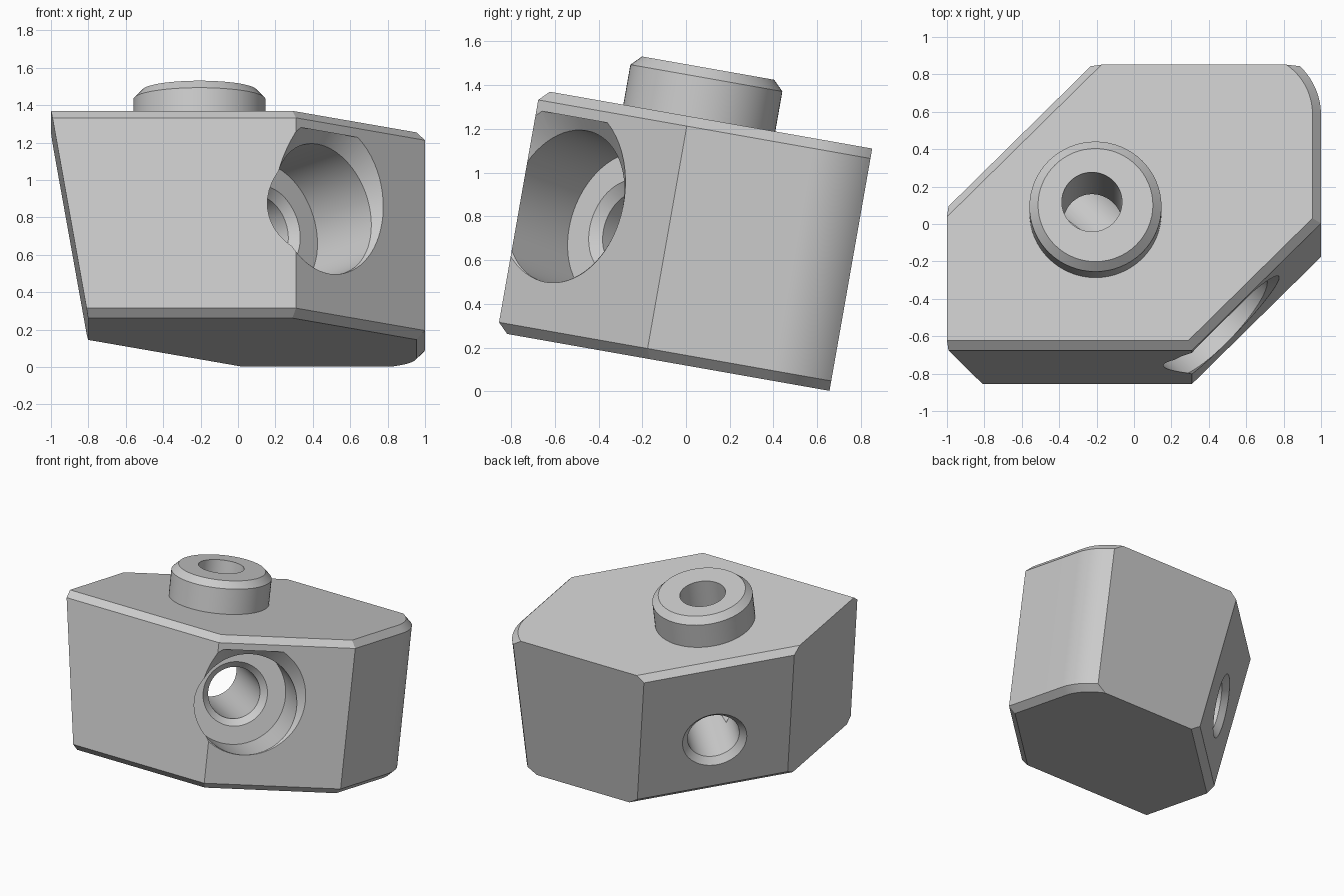
import bpy, bmesh, math
from mathutils import Matrix, Vector

cube = bpy.data.objects.get("Cube")
if cube:
    bpy.data.objects.remove(cube, do_unlink=True)

TILT = Matrix.Rotation(math.radians(-10), 4, 'X')   # whole part leans forward
LEAN = math.tan(math.radians(10))                   # draft of the left-hand faces
R2 = math.sqrt(2)
BOTTOM, TOP, BEVEL = 0.116, 1.241, 0.046
FRONT, BACK = -0.897, 0.646

grey = bpy.data.materials.new("light grey")
grey.use_nodes = True
grey.diffuse_color = (0.6, 0.6, 0.6, 1)
grey.node_tree.nodes["Principled BSDF"].inputs["Base Color"].default_value = (0.6, 0.6, 0.6, 1)


def finish(bm, name, matrix):
    bmesh.ops.transform(bm, matrix=matrix, verts=bm.verts)
    bmesh.ops.recalc_face_normals(bm, faces=bm.faces)
    mesh = bpy.data.meshes.new(name)
    bm.to_mesh(mesh)
    bm.free()
    mesh.materials.append(grey)
    ob = bpy.data.objects.new(name, mesh)
    bpy.context.scene.collection.objects.link(ob)
    return ob


def loft(name, rings, matrix):
    """Skin a stack of equal rings and cap both ends."""
    bm = bmesh.new()
    loops = [[bm.verts.new(p) for p in ring] for ring in rings]
    n = len(loops[0])
    for a, b in zip(loops, loops[1:]):
        for i in range(n):
            j = (i + 1) % n
            bm.faces.new((a[i], a[j], b[j], b[i]))
    bm.faces.new(loops[0][::-1])
    bm.faces.new(loops[-1])
    return finish(bm, name, matrix)


def turned(name, profile, origin, axis, sides=64):
    """Round part from (radius, distance) pairs along an axis."""
    turn = [2 * math.pi * i / sides for i in range(sides)]
    rings = [[(r * math.cos(t), r * math.sin(t), h) for t in turn] for r, h in profile]
    place = Matrix.Translation(origin) @ Vector(axis).to_track_quat('Z', 'Y').to_matrix().to_4x4()
    return loft(name, rings, TILT @ place)


def outline(w, inset):
    """Block outline at height w, bevelled sides moved in by inset."""
    left = -1 + LEAN * (TOP - w)
    diag = 0.877 - LEAN * (TOP - BEVEL - w) - inset * R2
    corner = 1.207 - inset * R2
    front, right = FRONT + inset, 1 - inset
    pts = [(left, front), (front + corner, front), (right, right - corner)]
    # rounded back corner
    cx, cy, r = 0.63, 0.38, 0.37 - inset
    end = math.asin((BACK - cy) / r)
    steps = 12
    pts += [(cx + r * math.cos(end * i / steps), cy + r * math.sin(end * i / steps))
            for i in range(steps + 1)]
    pts += [(BACK - diag, BACK), (left, left + diag)]
    return [(x, y, w) for x, y in pts]


def combine(target, tool, operation):
    mod = target.modifiers.new(operation.lower(), 'BOOLEAN')
    mod.operation, mod.object, mod.solver = operation, tool, 'EXACT'
    bpy.context.view_layer.objects.active = target
    bpy.ops.object.modifier_apply(modifier=mod.name)
    bpy.data.objects.remove(tool, do_unlink=True)


# Bevelled block
block = loft("clamp_block", [outline(BOTTOM, BEVEL), outline(BOTTOM + BEVEL, 0),
                             outline(TOP - BEVEL, 0), outline(TOP, BEVEL)], TILT)

# Raised collar on top
collar = turned("collar", [(0.353, 1.1), (0.353, 1.427), (0.307, 1.473)],
                (-0.206, -0.157, 0), (0, 0, 1))
combine(block, collar, 'UNION')

# Stepped cross bore with countersunk ends
cross_bore = turned("cross_bore", [(0.455, -0.05), (0.36, 0.045), (0.36, 0.455), (0.23, 0.455),
                                   (0.185, 0.5), (0.185, 1.362), (0.28, 1.457)],
                    (0.488, -0.719, 0.743), (-1, 1, -LEAN))
combine(block, cross_bore, 'DIFFERENCE')

# Bore down through the collar
collar_bore = turned("collar_bore", [(0.161, 0.48), (0.161, 1.6)], (-0.225, -0.14, 0), (0, 0, 1))
combine(block, collar_bore, 'DIFFERENCE')

# Smooth round surfaces, crisp edges
bpy.ops.object.select_all(action='DESELECT')
block.select_set(True)
bpy.context.view_layer.objects.active = block
bpy.ops.object.shade_smooth_by_angle(angle=math.radians(25))
